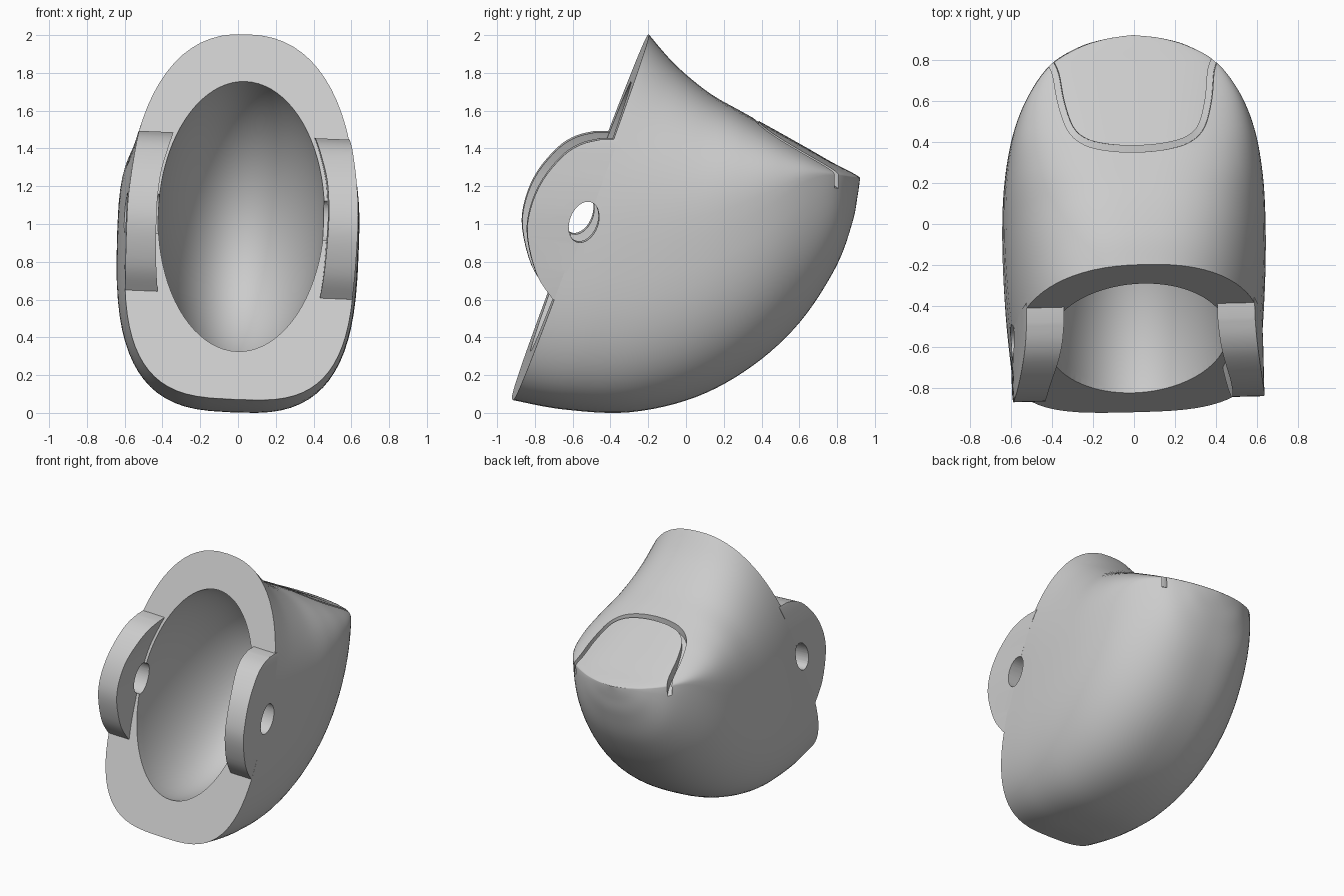
import bpy, bmesh, math
from mathutils import Matrix, Vector

cube = bpy.data.objects.get("Cube")
if cube:
    bpy.data.objects.remove(cube, do_unlink=True)

grey = bpy.data.materials.new("plain_grey")
grey.use_nodes = True
grey.diffuse_color = (0.6, 0.6, 0.6, 1)
grey.node_tree.nodes["Principled BSDF"].inputs["Base Color"].default_value = (0.6, 0.6, 0.6, 1)


def spline(keys, steps):
    """Catmull-Rom through rows of values."""
    out = []
    for i in range(len(keys) - 1):
        a, b, c, d = (keys[max(0, min(len(keys) - 1, i + k))] for k in (-1, 0, 1, 2))
        for j in range(steps):
            t = j / steps
            out.append([q + 0.5 * t * (r - p + t * (2*p - 5*q + 4*r - s + t * (3*(q - r) + s - p)))
                        for p, q, r, s in zip(a, b, c, d)])
    return out + [list(keys[-1])]


def finish(name, bm):
    bmesh.ops.triangulate(bm, faces=bm.faces)
    bmesh.ops.recalc_face_normals(bm, faces=bm.faces)
    mesh = bpy.data.meshes.new(name)
    bm.to_mesh(mesh)
    bm.free()
    mesh.materials.append(grey)
    ob = bpy.data.objects.new(name, mesh)
    bpy.context.collection.objects.link(ob)
    return ob


def loft(name, rings):
    """Skin closed rings and cap both ends."""
    bm = bmesh.new()
    rows = [[bm.verts.new(p) for p in ring] for ring in rings]
    n = len(rows[0])
    for a, b in zip(rows, rows[1:]):
        for i in range(n):
            k = (i + 1) % n
            bm.faces.new((a[i], a[k], b[k], b[i]))
    bm.faces.new(rows[0])
    bm.faces.new(rows[-1])
    return finish(name, bm)


def combine(target, tool, operation):
    """Apply a boolean, trying the second solver if the first does nothing."""
    bpy.context.view_layer.objects.active = target
    before = len(target.data.vertices)
    for solver in ('MANIFOLD', 'EXACT'):
        mod = target.modifiers.new(tool.name, 'BOOLEAN')
        mod.object, mod.operation, mod.solver = tool, operation, solver
        bpy.ops.object.modifier_apply(modifier=mod.name)
        if len(target.data.vertices) != before:
            break
    bpy.data.objects.remove(tool, do_unlink=True)


# Fingertip shell: bottom y z, top y z, half width, rim height, lower and upper squareness
sections = [
    (-.92, .065, -.2, 2.0, .61, .45, 3.2, 2.35),
    (-.65, .015, -.06, 1.84, .63, .5, 3.1, 2.4),
    (-.3, .0, .12, 1.69, .64, .55, 2.9, 2.6),
    (.05, .08, .3, 1.585, .63, .61, 2.7, 2.9),
    (.35, .245, .48, 1.485, .59, .71, 2.6, 3.1),
    (.6, .475, .64, 1.395, .515, .84, 2.5, 2.8),
    (.79, .765, .78, 1.315, .405, .92, 2.5, 2.3),
    (.878, 1.0, .86, 1.275, .27, .93, 2.3, 2.0),
    (.906, 1.14, .902, 1.252, .14, .93, 2.1, 2.0),
    (.92, 1.235, .92, 1.24, .01, .9, 2.0, 2.0),
]


def section_ring(row, count=72):
    by, bz, ty, tz, width, rim, low, high = row
    ring = []
    for i in range(count):
        a = math.tau * i / count
        c, s = math.cos(a), math.sin(a)
        p = 2 / (high if s > 0 else low)
        x = math.copysign(width * abs(c) ** p, c)
        g = rim + math.copysign(abs(s) ** p, s) * ((1 - rim) if s > 0 else rim)
        ring.append((x, by + (ty - by) * g, bz + (tz - bz) * g))
    return ring


shell = loft("fingertip_shell", [section_ring(r) for r in spline(sections, 6)])

# Hinge lugs: height, front edge, inner x, outer x
lug_rows = spline([
    (.62, -.72, .43, .602), (.75, -.805, .445, .608), (.95, -.855, .455, .612),
    (1.1, -.84, .455, .61), (1.25, -.775, .44, .596), (1.38, -.665, .405, .577),
    (1.44, -.57, .385, .565), (1.465, -.47, .375, .558)], 4)
for side, label in ((1, "left"), (-1, "right")):
    rings = []
    for z, y, inner, outer in lug_rows:
        back = -.92 + .373 * (z - .07) + .025
        rings.append([(side * inner, y, z), (side * outer, y, z),
                      (side * outer, back, z), (side * inner, back, z)])
    combine(shell, loft(label + "_lug", rings), 'UNION')

# Socket hollow, square to the slanted front face
slant = Matrix.Rotation(math.atan2(-.72, 1.93), 4, 'X')
bm = bmesh.new()
bmesh.ops.create_uvsphere(bm, u_segments=64, v_segments=40, radius=1)
bm.transform(Matrix.Translation((0, -.56, 1.035)) @ slant @ Matrix.Diagonal((.44, .9, .763, 1)))
combine(shell, finish("socket_cutter", bm), 'DIFFERENCE')

# Pin hole through both lugs
bm = bmesh.new()
bmesh.ops.create_cone(bm, cap_ends=True, segments=40, radius1=1, radius2=1, depth=2)
bm.transform(Matrix.Translation((0, -.557, 1.03)) @ slant @ Matrix.Diagonal((1, .075, .112, 1))
             @ Matrix.Rotation(math.pi / 2, 4, 'Y'))
combine(shell, finish("pin_cutter", bm), 'DIFFERENCE')

# Groove around the nail
half = [(0, .365), (.14, .375), (.25, .405), (.32, .47), (.36, .6), (.38, .74), (.41, .81)]
path = spline([(-x, y) for x, y in half[:0:-1]] + half, 5)
rings = []
for i, (x, y) in enumerate(path):
    a, b = path[max(i - 1, 0)], path[min(i + 1, len(path) - 1)]
    side = Vector((a[1] - b[1], b[0] - a[0])).normalized() * .016
    floor = 1.5 - .71 * (y - .365)
    rings.append([(x - side.x, y - side.y, floor), (x + side.x, y + side.y, floor),
                  (x + side.x, y + side.y, 2.2), (x - side.x, y - side.y, 2.2)])
combine(shell, loft("nail_groove_cutter", rings), 'DIFFERENCE')

# Slight roll and yaw, then settle on the ground
mesh = shell.data
mesh.transform(Matrix.Rotation(math.radians(1.4), 4, 'Z')
               @ Matrix.Rotation(math.radians(2.4), 4, 'Y') @ Matrix.Translation((0, 0, -1)))
lo = [min(v.co[k] for v in mesh.vertices) for k in range(3)]
hi = [max(v.co[k] for v in mesh.vertices) for k in range(3)]
mesh.transform(Matrix.Translation((-(lo[0] + hi[0]) / 2, -(lo[1] + hi[1]) / 2, -lo[2])))

bpy.ops.object.select_all(action='DESELECT')
shell.select_set(True)
bpy.context.view_layer.objects.active = shell
bpy.ops.object.shade_smooth_by_angle(angle=math.radians(30))
